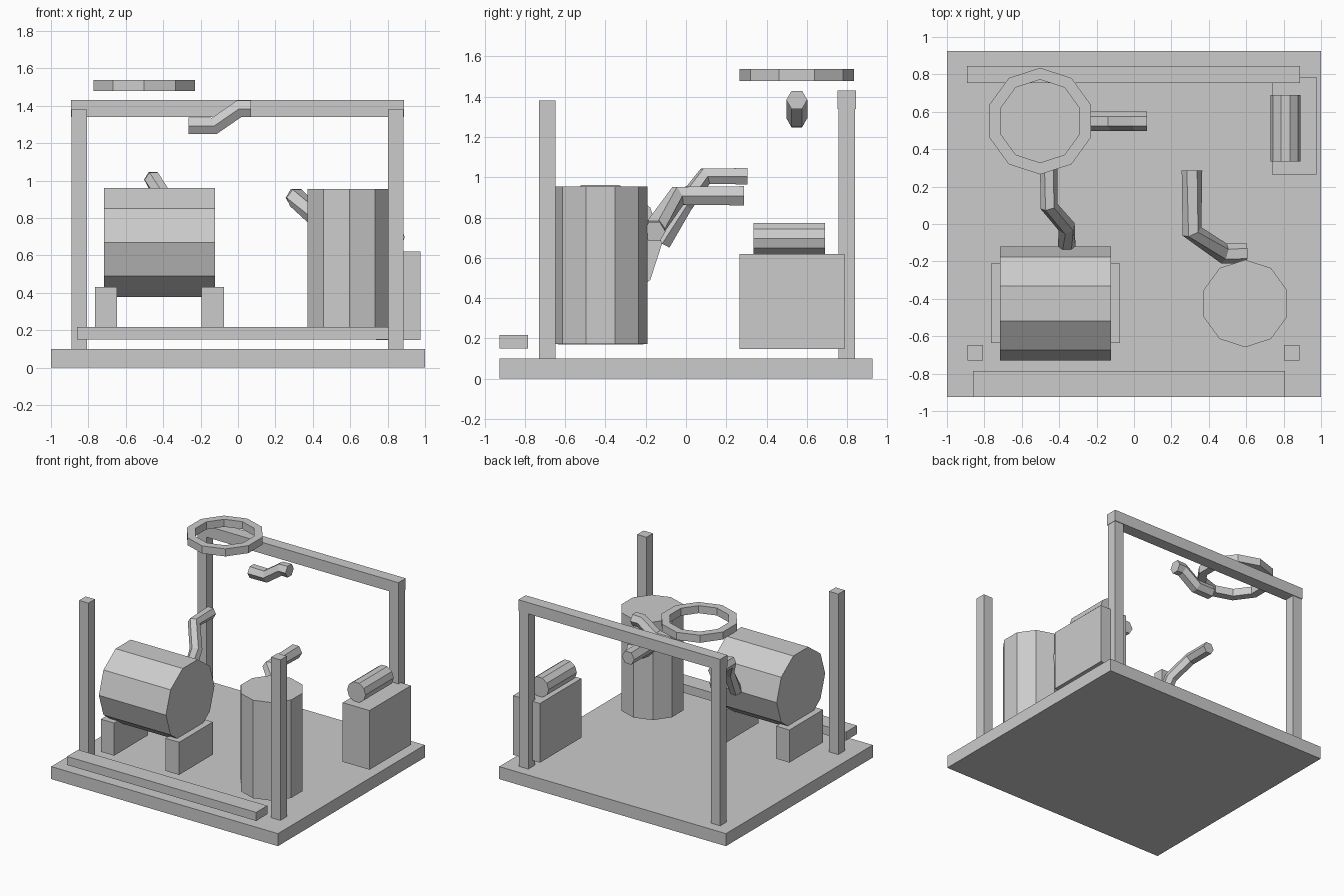
import bpy, bmesh
from math import pi, sin, cos
from mathutils import Vector, Matrix

if "Cube" in bpy.data.objects:
    bpy.data.objects.remove(bpy.data.objects["Cube"])


def finish(name, bm):
    bmesh.ops.recalc_face_normals(bm, faces=bm.faces)
    mesh = bpy.data.meshes.new(name)
    bm.to_mesh(mesh)
    bm.free()
    obj = bpy.data.objects.new(name, mesh)
    bpy.context.collection.objects.link(obj)
    return obj


def box(name, x, y, z):
    bm = bmesh.new()
    size = Matrix.Diagonal((x[1] - x[0], y[1] - y[0], z[1] - z[0], 1))
    centre = Matrix.Translation((sum(x) / 2, sum(y) / 2, sum(z) / 2))
    bmesh.ops.create_cube(bm, size=1, matrix=centre @ size)
    return finish(name, bm)


def drum(name, centre, radius, length, turn=Matrix()):
    bm = bmesh.new()
    bmesh.ops.create_cone(bm, cap_ends=True, segments=10, radius1=radius,
                          radius2=radius, depth=length,
                          matrix=Matrix.Translation(centre) @ turn)
    return finish(name, bm)


def skin(bm, loops, closed=False):
    n = len(loops[0])
    for i in range(len(loops) if closed else len(loops) - 1):
        a, b = loops[i], loops[(i + 1) % len(loops)]
        for k in range(n):
            bm.faces.new((a[k], a[(k + 1) % n], b[(k + 1) % n], b[k]))


def bent_pipe(name, points, radius):
    bm = bmesh.new()
    pts = [Vector(p) for p in points]
    dirs = [(b - a).normalized() for a, b in zip(pts, pts[1:])]
    loops = []
    for i, p in enumerate(pts):
        d = (dirs[max(i - 1, 0)] + dirs[min(i, len(dirs) - 1)]).normalized()
        side = d.cross(Vector((0, 0, 1))).normalized()
        up = side.cross(d)
        loops.append([bm.verts.new(p + radius * (cos(k * pi / 3) * side + sin(k * pi / 3) * up))
                      for k in range(6)])
    skin(bm, loops)
    bm.faces.new(loops[0])
    bm.faces.new(loops[-1])
    return finish(name, bm)


def ring(name, centre, inner, outer, height):
    bm = bmesh.new()
    h = height / 2
    profile = [(inner, -h), (outer, -h), (outer, h), (inner, h)]
    loops = []
    for i in range(10):
        a = pi / 2 + i * pi / 5
        loops.append([bm.verts.new(Vector(centre) + Vector((r * cos(a), r * sin(a), z)))
                      for r, z in profile])
    skin(bm, loops, closed=True)
    return finish(name, bm)


# Base plate and frame
box("base_plate", (-1, 1), (-0.925, 0.925), (0, 0.1))
for side, x in (("left", (-0.89, -0.808)), ("right", (0.803, 0.885))):
    box("front_post_" + side, x, (-0.73, -0.648), (0.1, 1.38))
    box("back_post_" + side, x, (0.758, 0.84), (0.1, 1.38))
box("back_beam", (-0.893, 0.888), (0.753, 0.845), (1.34, 1.43))
box("front_rail", (-0.86, 0.808), (-0.925, -0.785), (0.15, 0.218))

# Horizontal tank on two cradles
along_x = Matrix.Rotation(pi / 2, 4, 'Y')
drum("horizontal_tank", (-0.42, -0.425, 0.67), 0.306, 0.592, along_x)
box("cradle_left", (-0.765, -0.648), (-0.635, -0.21), (0.17, 0.43))
box("cradle_right", (-0.195, -0.075), (-0.635, -0.21), (0.17, 0.43))

# Upright tank
drum("upright_tank", (0.595, -0.425, 0.563), 0.234, 0.782)

# Cabinet with a small roller on top
along_y = Matrix.Rotation(-pi / 2, 4, 'X') @ Matrix.Rotation(pi / 2, 4, 'Z')
box("cabinet", (0.738, 0.975), (0.265, 0.787), (0.148, 0.62))
drum("cabinet_roller", (0.81, 0.512, 0.696), 0.081, 0.355, along_y)

# Overhead ring
ring("overhead_ring", (-0.502, 0.55, 1.508), 0.222, 0.285, 0.06)

# Bent pipes
bent_pipe("upper_pipe", [(-0.265, 0.55, 1.293), (-0.126, 0.55, 1.293),
                         (0.006, 0.55, 1.384), (0.07, 0.55, 1.384)], 0.052)
bent_pipe("tank_pipe_left", [(-0.36, -0.118, 0.67), (-0.36, -0.015, 0.86),
                             (-0.455, 0.095, 1.005), (-0.455, 0.305, 1.005)], 0.047)
bent_pipe("tank_pipe_right", [(0.6, -0.157, 0.73), (0.48, -0.157, 0.745),
                              (0.31, -0.04, 0.908), (0.31, 0.287, 0.908)], 0.055)
